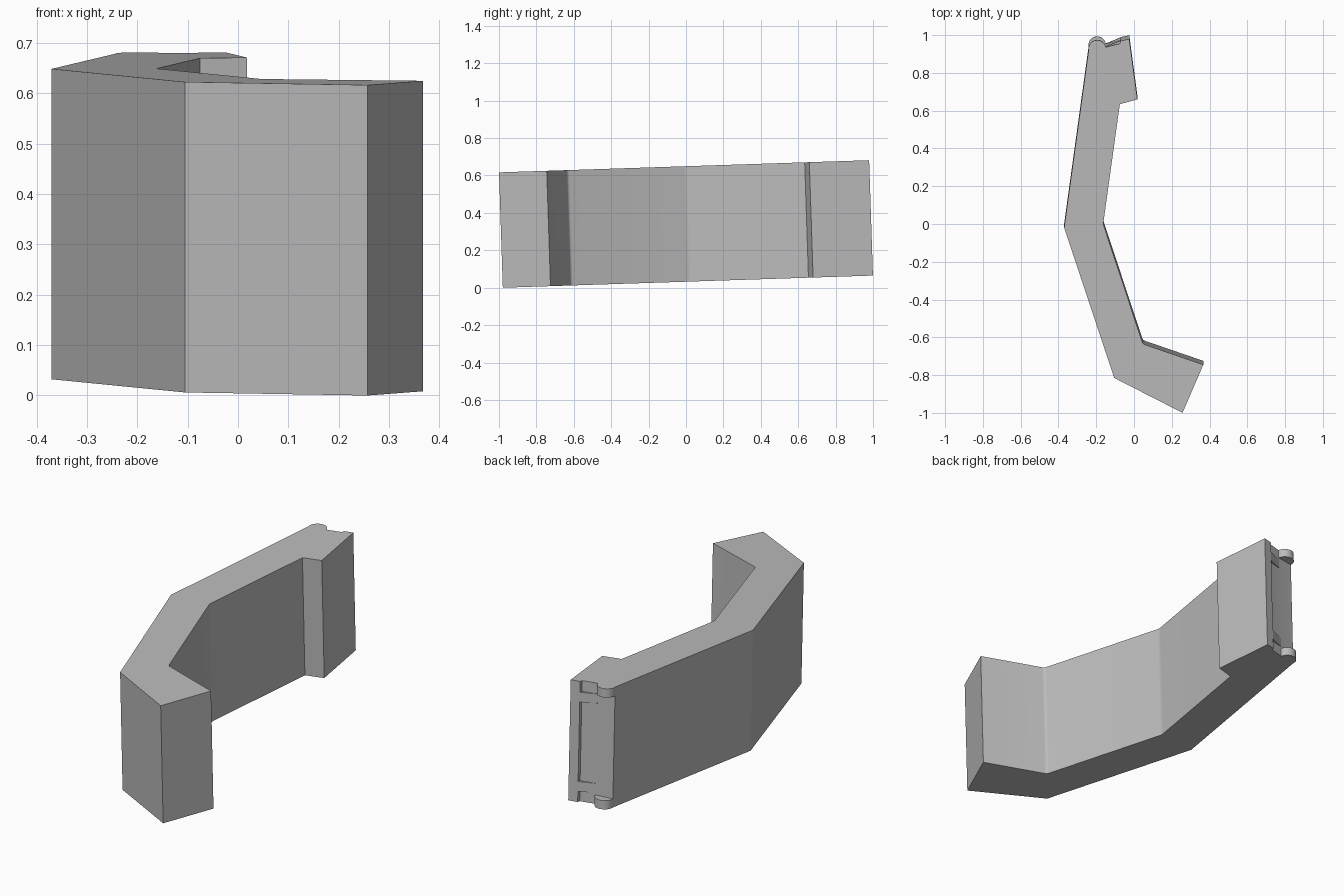
import bpy, bmesh, math
from mathutils import Vector

cube = bpy.data.objects.get("Cube")
if cube:
    bpy.data.objects.remove(cube, do_unlink=True)

HEIGHT = 0.617          # length of the extrusion
TILT = math.radians(1.88)
LIFT = 0.032

grey = bpy.data.materials.new("plain grey")
grey.use_nodes = True
colour = (0.5, 0.5, 0.5, 1)
grey.diffuse_color = colour
grey.node_tree.nodes["Principled BSDF"].inputs["Base Color"].default_value = colour


def fillet(before, corner, after, size=0.012, steps=4):
    """Small rounded corner as a quadratic curve."""
    c = Vector(corner)
    a = c + (Vector(before) - c).normalized() * size
    b = c + (Vector(after) - c).normalized() * size
    ts = [i / steps for i in range(steps + 1)]
    return [tuple(a * (1 - t) ** 2 + c * 2 * t * (1 - t) + b * t * t) for t in ts]


def prism(name, outline, z0, z1):
    """Extrude a plan outline, then tilt it with the whole model."""
    bm = bmesh.new()
    base = bm.faces.new([bm.verts.new((x, y, z0)) for x, y in outline])
    new = bmesh.ops.extrude_face_region(bm, geom=[base])["geom"]
    bmesh.ops.translate(bm, vec=(0, 0, z1 - z0),
                        verts=[v for v in new if isinstance(v, bmesh.types.BMVert)])
    bmesh.ops.recalc_face_normals(bm, faces=bm.faces)
    mesh = bpy.data.meshes.new(name)
    bm.to_mesh(mesh)
    bm.free()
    mesh.materials.append(grey)
    obj = bpy.data.objects.new(name, mesh)
    bpy.context.collection.objects.link(obj)
    obj.rotation_euler.x = TILT
    obj.location.z = LIFT
    bpy.ops.object.select_all(action="DESELECT")
    obj.select_set(True)
    bpy.context.view_layer.objects.active = obj
    bpy.ops.object.shade_smooth_by_angle(angle=math.radians(20))
    return obj


# Bent arm with a hooked foot and a thick pad at the hinge end
foot_tip, foot_bend, elbow, pad_root = (0.367, -0.725), (0.047, -0.615), (-0.163, 0.02), (-0.075, 0.655)
arm = [(-0.37, 0.0), (-0.105, -0.795), (0.257, -0.98), foot_tip]
arm += fillet(foot_tip, foot_bend, elbow)
arm += fillet(foot_bend, elbow, pad_root)
arm += [pad_root, (0.018, 0.68), (-0.025, 1.0), (-0.072, 0.99),
        (-0.074, 0.976), (-0.15, 0.957), (-0.24, 0.943)]
prism("bent_arm", arm, 0, HEIGHT)

# Hinge knuckles at the top and bottom of the end face
cx, cy, r = -0.195, 0.948, 0.046
knuckle = [(cx + r * math.cos(a), cy + r * math.sin(a))
           for a in (math.pi * i / 16 for i in range(17))]
knuckle += [(cx - r * 0.95, cy - 0.02), (cx + r, cy - 0.02)]
prism("lower_knuckle", knuckle, 0, 0.045)
prism("upper_knuckle", knuckle, HEIGHT - 0.045, HEIGHT)

# Ramps that bridge the step in the end face
ramp = [(-0.072, 0.99), (-0.074, 0.974), (-0.15, 0.955), (-0.15, 0.958)]
prism("lower_ramp", ramp, 0.055, 0.105)
prism("upper_ramp", ramp, HEIGHT - 0.105, HEIGHT - 0.055)
